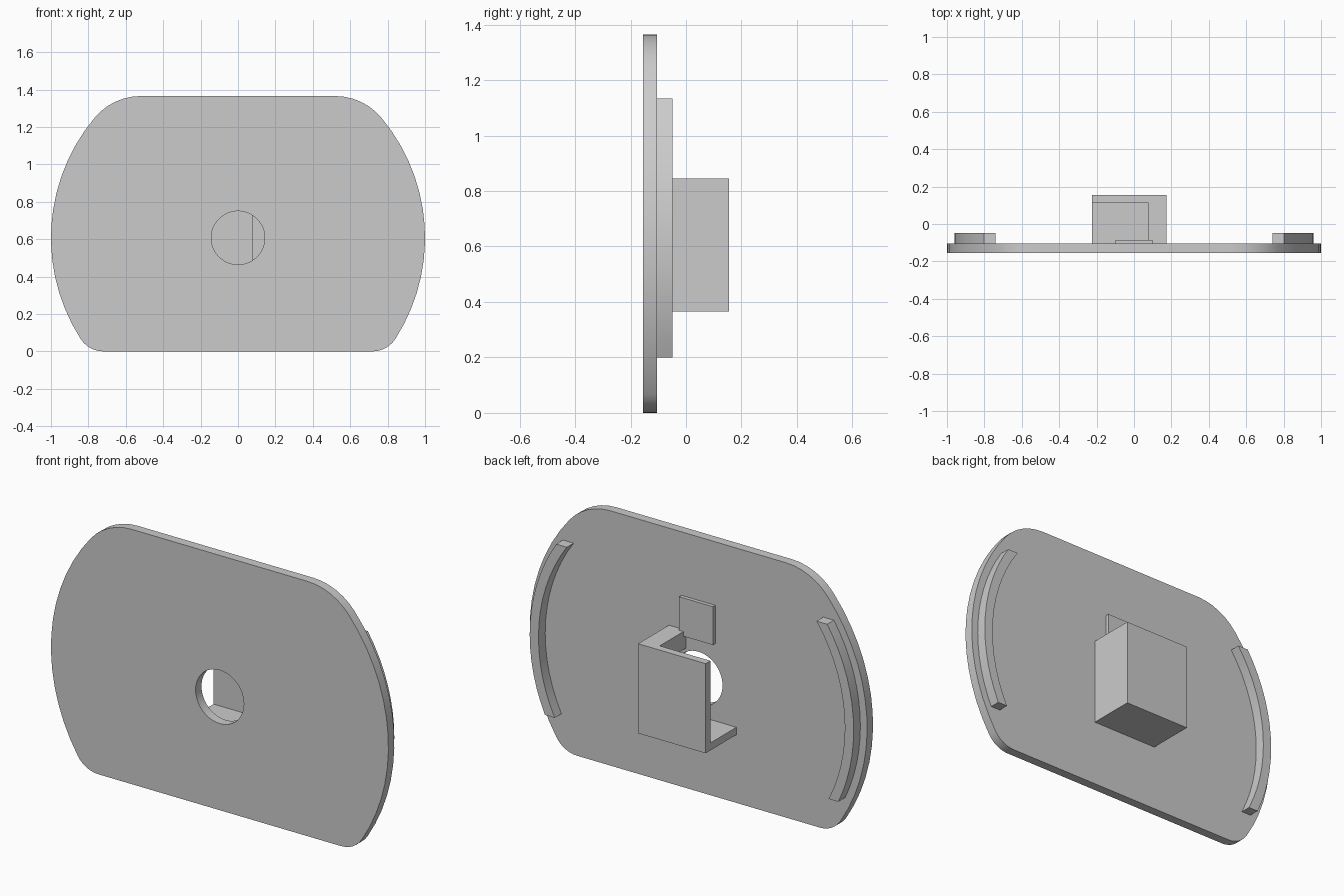
import bpy, bmesh, math
from math import sin, cos, pi, sqrt, atan2

if "Cube" in bpy.data.objects:
    bpy.data.objects.remove(bpy.data.objects["Cube"], do_unlink=True)

grey = bpy.data.materials.new("plain_grey")
grey.use_nodes = True
grey.diffuse_color = (0.6, 0.6, 0.6, 1)
grey.node_tree.nodes["Principled BSDF"].inputs["Base Color"].default_value = (0.6, 0.6, 0.6, 1)

MID = 0.607              # height of the hole and of the arc centres
FRONT, BACK = -0.155, -0.105


def arc(cx, cz, r, a0, a1, n):
    """Points along an arc in the x-z plane."""
    steps = [a0 + (a1 - a0) * i / n for i in range(n + 1)]
    return [(cx + r * cos(a), cz + r * sin(a)) for a in steps]


def prism(name, loops, y0, y1):
    """Extrude closed x-z outlines (the later ones are holes) from y0 to y1."""
    bm = bmesh.new()
    for pts in loops:
        vs = [bm.verts.new((x, y0, z)) for x, z in pts]
        for i, v in enumerate(vs):
            bm.edges.new((v, vs[i - 1]))
    bmesh.ops.triangle_fill(bm, use_beauty=True, edges=bm.edges[:])
    bmesh.ops.dissolve_limit(bm, angle_limit=0.01, verts=[], edges=bm.edges[:])
    out = bmesh.ops.extrude_face_region(bm, geom=bm.faces[:], use_keep_orig=True)
    moved = [g for g in out["geom"] if isinstance(g, bmesh.types.BMVert)]
    bmesh.ops.translate(bm, verts=moved, vec=(0, y1 - y0, 0))
    bmesh.ops.recalc_face_normals(bm, faces=bm.faces[:])
    me = bpy.data.meshes.new(name)
    bm.to_mesh(me)
    bm.free()
    me.materials.append(grey)
    ob = bpy.data.objects.new(name, me)
    bpy.context.collection.objects.link(ob)
    return ob


def box(name, x0, x1, y0, y1, z0, z1):
    return prism(name, [[(x0, z0), (x1, z0), (x1, z1), (x0, z1)]], y0, y1)


def smooth(ob):
    bpy.ops.object.select_all(action="DESELECT")
    ob.select_set(True)
    bpy.context.view_layer.objects.active = ob
    bpy.ops.object.shade_smooth_by_angle(angle=math.radians(30))


def cut(ob, cutter):
    """Subtract the cutter, apply the result and drop the cutter."""
    cutter.hide_render = True
    mod = ob.modifiers.new("cut", "BOOLEAN")
    mod.operation, mod.solver, mod.object = "DIFFERENCE", "EXACT", cutter
    bpy.ops.object.select_all(action="DESELECT")
    bpy.context.view_layer.objects.active = ob
    ob.select_set(True)
    bpy.ops.object.modifier_apply(modifier=mod.name)
    bpy.data.objects.remove(cutter, do_unlink=True)


def corner(height, r):
    """Centre of a fillet between the unit arc and a flat edge, and its arc angle."""
    dz = height - MID
    dz -= math.copysign(r, dz)
    cx = sqrt((1 - r) ** 2 - dz ** 2)
    return cx, MID + dz, atan2(dz, cx)


# Face plate: unit disc cut flat at the top and bottom, rounded corners, round hole
TOP, R_TOP, R_LOW = 1.365, 0.32, 0.145
lx, lz, la = corner(0, R_LOW)
tx, tz, ta = corner(TOP, R_TOP)
side = arc(lx, lz, R_LOW, -pi / 2, la, 6)
side += arc(0, MID, 1, la, ta, 14)[1:-1]
side += arc(tx, tz, R_TOP, ta, pi / 2, 6)
outline = side + [(-x, z) for x, z in reversed(side)]
hole = arc(0, MID, 0.143, 0, 2 * pi, 48)[:-1]
smooth(prism("face_plate", [outline, hole], FRONT, BACK))

# Curved ribs near both side edges, with level ends
Z0, Z1 = 0.2, 1.133


def rib_arc(r):
    return arc(0, MID, r, math.asin((Z0 - MID) / r), math.asin((Z1 - MID) / r), 14)


for label, s in (("left", 1), ("right", -1)):
    pts = rib_arc(0.96) + rib_arc(0.908)[::-1]
    smooth(prism(label + "_rib", [[(s * x, z) for x, z in pts]], BACK, -0.048))

# Bracket: back wall, one side wall and a floor, open at the top and one side
bracket = box("bracket", -0.225, 0.175, BACK, 0.155, 0.365, 0.845)
cut(bracket, box("pocket_cutter", -0.5, 0.075, -0.5, 0.115, 0.405, 1.5))
relief = arc(0, MID, 0.16, 0, 2 * pi, 48)[:-1]
cut(bracket, prism("relief_cutter", [relief], -0.5, -0.01))
smooth(bracket)

# Small raised pad above the bracket
box("raised_pad", -0.1, 0.1, BACK, -0.085, 0.82, 1.025)
